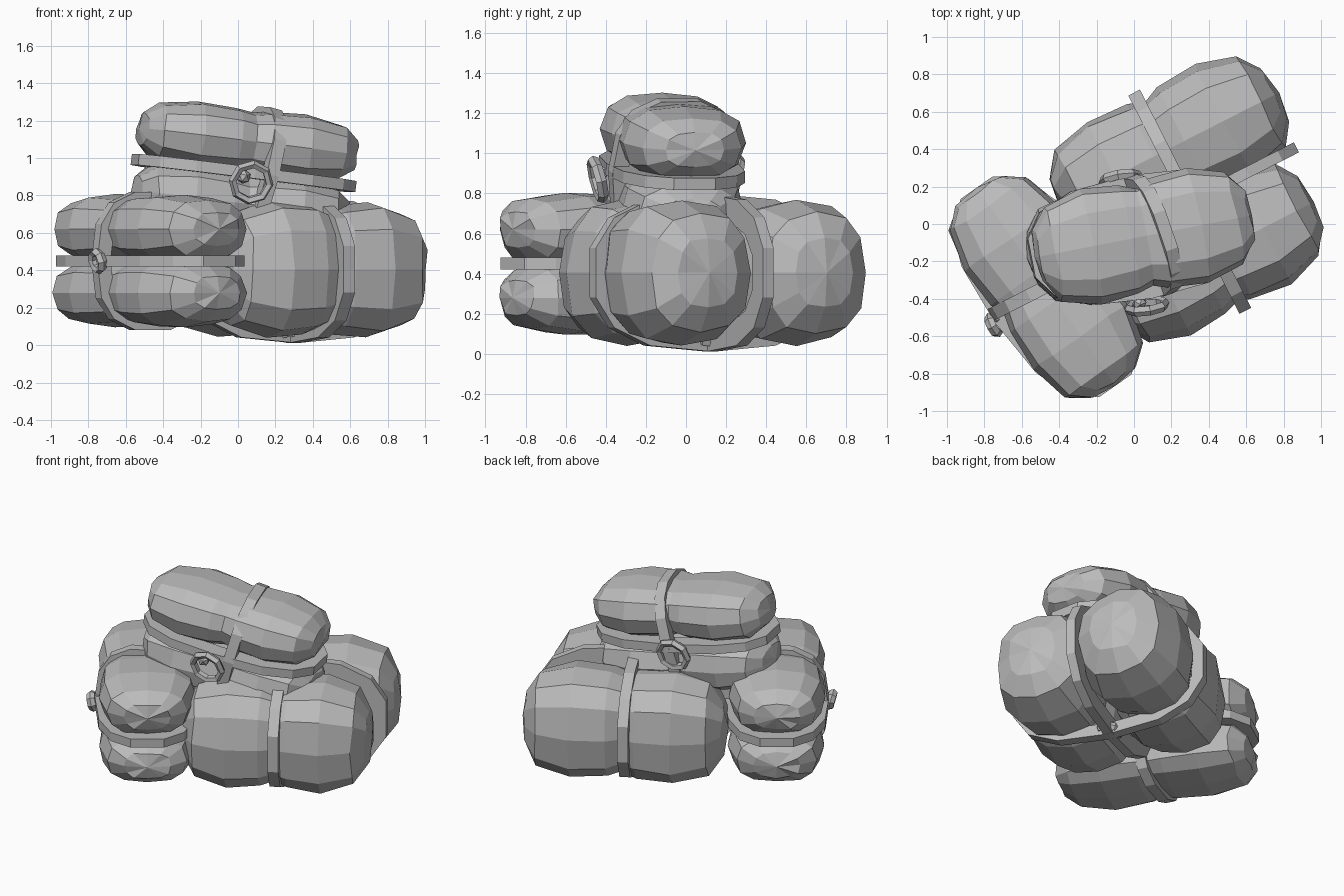
import bpy, bmesh, math, random
from mathutils import Vector, Matrix, Euler

random.seed(4)
cube = bpy.data.objects.get("Cube")
if cube:
    bpy.data.objects.remove(cube)


def material(name, rgb):
    m = bpy.data.materials.new(name)
    m.use_nodes = True
    m.diffuse_color = (*rgb, 1)
    m.node_tree.nodes["Principled BSDF"].inputs["Base Color"].default_value = (*rgb, 1)
    return m


GREY = material("plain grey cloth", (0.5, 0.5, 0.5))
SIDES = 12


def turn(x, y, z):
    return Euler([math.radians(v) for v in (x, y, z)]).to_matrix().to_4x4()


def finish(bm, name, matrix):
    bmesh.ops.recalc_face_normals(bm, faces=bm.faces)
    mesh = bpy.data.meshes.new(name)
    bm.to_mesh(mesh)
    bm.free()
    mesh.materials.append(GREY)
    ob = bpy.data.objects.new(name, mesh)
    ob.matrix_world = matrix
    bpy.context.collection.objects.link(ob)


def superpoint(a, n):
    """Point on a rounded unit square."""
    c, s = math.cos(a), math.sin(a)
    return (math.copysign(abs(c) ** (2 / n), c), math.copysign(abs(s) ** (2 / n), s))


def bridge(bm, rings, closed=False):
    pairs = list(zip(rings, rings[1:]))
    if closed:
        pairs.append((rings[-1], rings[0]))
    for r, q in pairs:
        for i in range(len(r)):
            j = (i + 1) % len(r)
            bm.faces.new((r[i], r[j], q[j], q[i]))


def roll(name, matrix, L, W, H):
    """Stuffed cloth roll along x, pinched in the middle."""
    half = [(0.97, 0.48), (0.84, 0.82), (0.5, 1.0), (0.14, 0.95)]
    profile = [(-s, r) for s, r in half] + [(0, 0.86)] + [(s, r) for s, r in reversed(half)]
    bm = bmesh.new()
    rings = []
    for s, r in profile:
        ring = []
        for i in range(SIDES):
            cy, cz = superpoint(math.tau * i / SIDES, 2.6)
            wob = r * random.uniform(0.97, 1.02)
            ring.append(bm.verts.new((s * L * random.uniform(0.98, 1.02), cy * W * wob, cz * H * wob)))
        rings.append(ring)
    bridge(bm, rings)
    for ring, s in ((rings[0], -1), (rings[-1], 1)):
        tip = bm.verts.new((s * L * 1.01, 0, 0))
        for i in range(SIDES):
            bm.faces.new((ring[i], ring[(i + 1) % SIDES], tip))
    finish(bm, name, matrix)


def strap(name, matrix, a, b, depth, wide=0.035):
    """Flat band in the xy plane with outer half sizes a and b."""
    bm = bmesh.new()
    rings = []
    for i in range(14):
        u, v = superpoint(math.tau * (i + 0.5) / 14, 2.6)
        rings.append([bm.verts.new((u * (a - d), v * (b - d), w))
                      for d, w in ((0, -wide), (0, wide), (depth, wide), (depth, -wide))])
    bridge(bm, rings, closed=True)
    finish(bm, name, matrix)


def knot(name, loc, radius, angles):
    """Low-poly ring of rope with a small lump on it."""
    bm = bmesh.new()
    rings = []
    for i in range(8):
        a = math.tau * i / 8
        out = Vector((math.cos(a), 0, math.sin(a)))
        rings.append([bm.verts.new(out * (radius + 0.022 * math.cos(t)) + Vector((0, 0.028 * math.sin(t), 0)))
                      for t in (math.tau * k / 5 for k in range(5))])
    bridge(bm, rings, closed=True)
    bmesh.ops.create_icosphere(bm, subdivisions=1, radius=radius * 0.4,
                               matrix=Matrix.Translation((-radius * 0.4, 0.03, radius * 0.2)))
    finish(bm, name, Matrix.Translation(loc) @ turn(*angles))


def bundle(name, loc, angles, L, W, H, slide=0.0, shift=0.0, lean=0.0, twist=0.0):
    """Two rolls stacked along local z, tied by a waist strap and a cross strap.
    slide makes the first roll longer and moves it along the bundle."""
    m = Matrix.Translation(loc) @ turn(*angles)
    for part, side, extra in (("first_roll", -1, slide), ("second_roll", 1, 0)):
        place = m @ Matrix.Translation((extra, 0, side * H * 0.48))
        roll(f"{name}_{part}", place, L + extra, W, H * 0.53)
    waist = m @ Matrix.Translation((slide * 0.6, 0, 0))
    strap(name + "_waist_strap", waist, L * 1.03 + slide * 0.4, W * 1.08, 0.12, 0.03)
    across = m @ Matrix.Translation((shift, 0, 0)) @ turn(0, lean, twist) @ turn(0, 90, 0)
    strap(name + "_cross_strap", across, H * 1.06, W * 1.08, 0.08)


# Large bundle lying on its side
bundle("base", (0.28, 0.11, 0.405), (90, 0, 27), 0.605, 0.365, 0.63, slide=0.05, shift=0.02)

# Smaller bundle at the front right corner
bundle("corner", (-0.47, -0.335, 0.45), (0, 0, -55), 0.64, 0.31, 0.355, twist=-8)

# Bundle resting on top
bundle("top", (0.03, -0.07, 0.92), (0, 7, 11), 0.59, 0.31, 0.35, shift=0.05, lean=8, twist=8)

# Rope knots
knot("top_front_knot", (0.07, -0.44, 0.87), 0.1, (14, 6, 10))
knot("top_back_knot", (-0.07, 0.24, 0.88), 0.1, (14, 6, 190))
knot("corner_knot", (-0.75, -0.54, 0.45), 0.05, (14, 6, -62))
knot("base_knot", (0.29, 0.11, 0.06), 0.07, (80, 0, 27))
